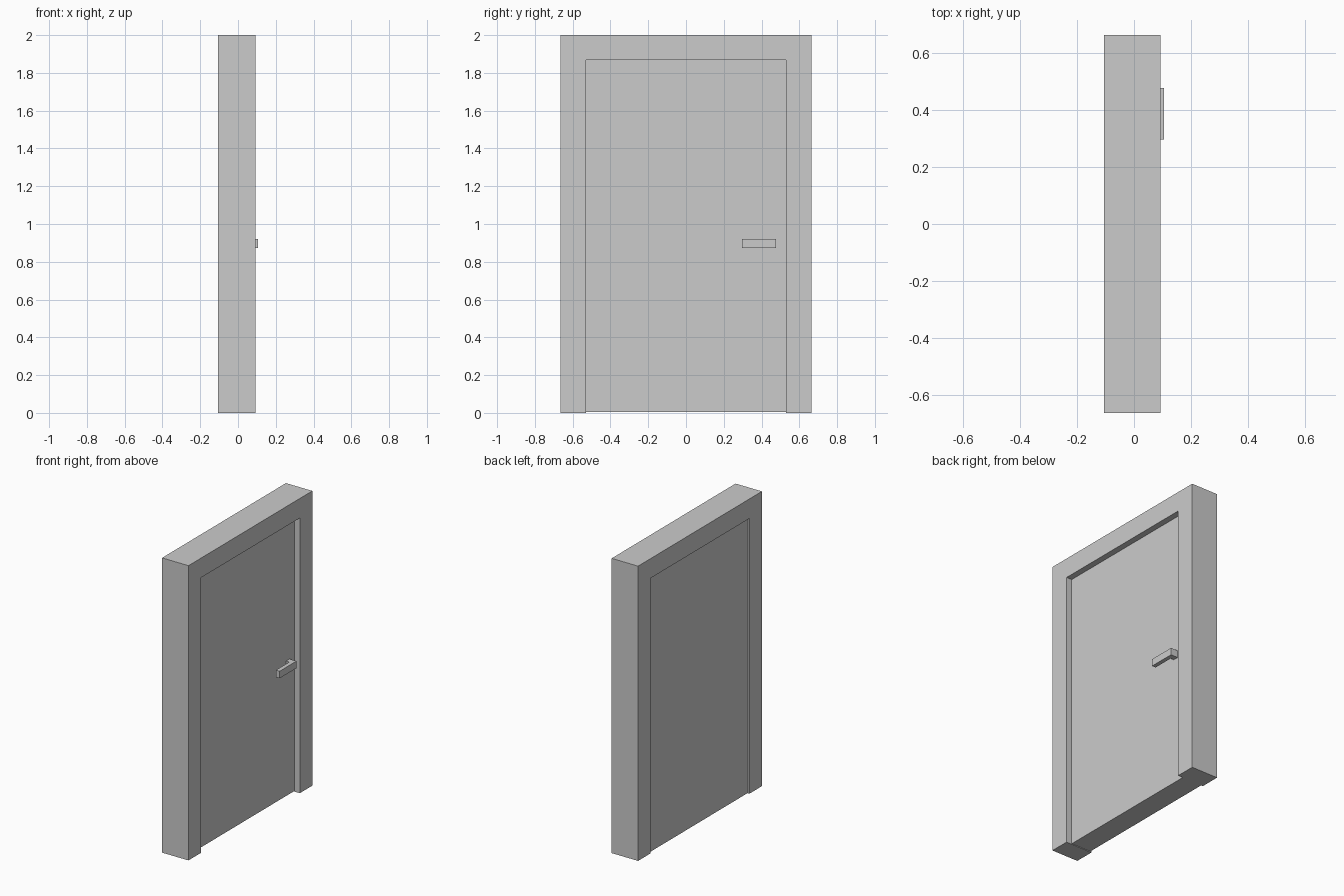
import bpy

if "Cube" in bpy.data.objects:
    bpy.data.objects.remove(bpy.data.objects["Cube"])


def prism(name, profile, z0, z1):
    """Extrude a counter-clockwise xy profile from z0 to z1."""
    n = len(profile)
    verts = [(x, y, z) for z in (z0, z1) for x, y in profile]
    faces = [tuple(reversed(range(n))), tuple(range(n, 2 * n))]
    faces += [(i, (i + 1) % n, n + (i + 1) % n, n + i) for i in range(n)]
    mesh = bpy.data.meshes.new(name)
    mesh.from_pydata(verts, [], faces)
    obj = bpy.data.objects.new(name, mesh)
    bpy.context.collection.objects.link(obj)
    return obj


def box(name, x0, x1, y0, y1, z0, z1):
    return prism(name, [(x0, y0), (x1, y0), (x1, y1), (x0, y1)], z0, z1)


BACK, FRONT = -0.105, 0.093      # frame depth
OUT, INN = 0.664, 0.53           # outer and inner half widths
HEAD = 1.867                     # underside of the header
LEAF_BACK, LEAF_FRONT = -0.096, 0.052

# Frame: two jambs and a header
box("left_jamb", BACK, FRONT, -OUT, -INN, 0, HEAD)
box("right_jamb", BACK, FRONT, INN, OUT, 0, HEAD)
box("header", BACK, FRONT, -OUT, OUT, HEAD, 2)

# Door leaf, recessed more deeply on the handle side
box("door_leaf", LEAF_BACK, LEAF_FRONT, -INN, INN, 0.004, HEAD)

# L-shaped lever handle: short stem and long bar
prism("door_handle", [(LEAF_FRONT, 0.44), (0.077, 0.44), (0.077, 0.297),
                      (0.105, 0.297), (0.105, 0.477), (LEAF_FRONT, 0.477)],
      0.872, 0.92)
